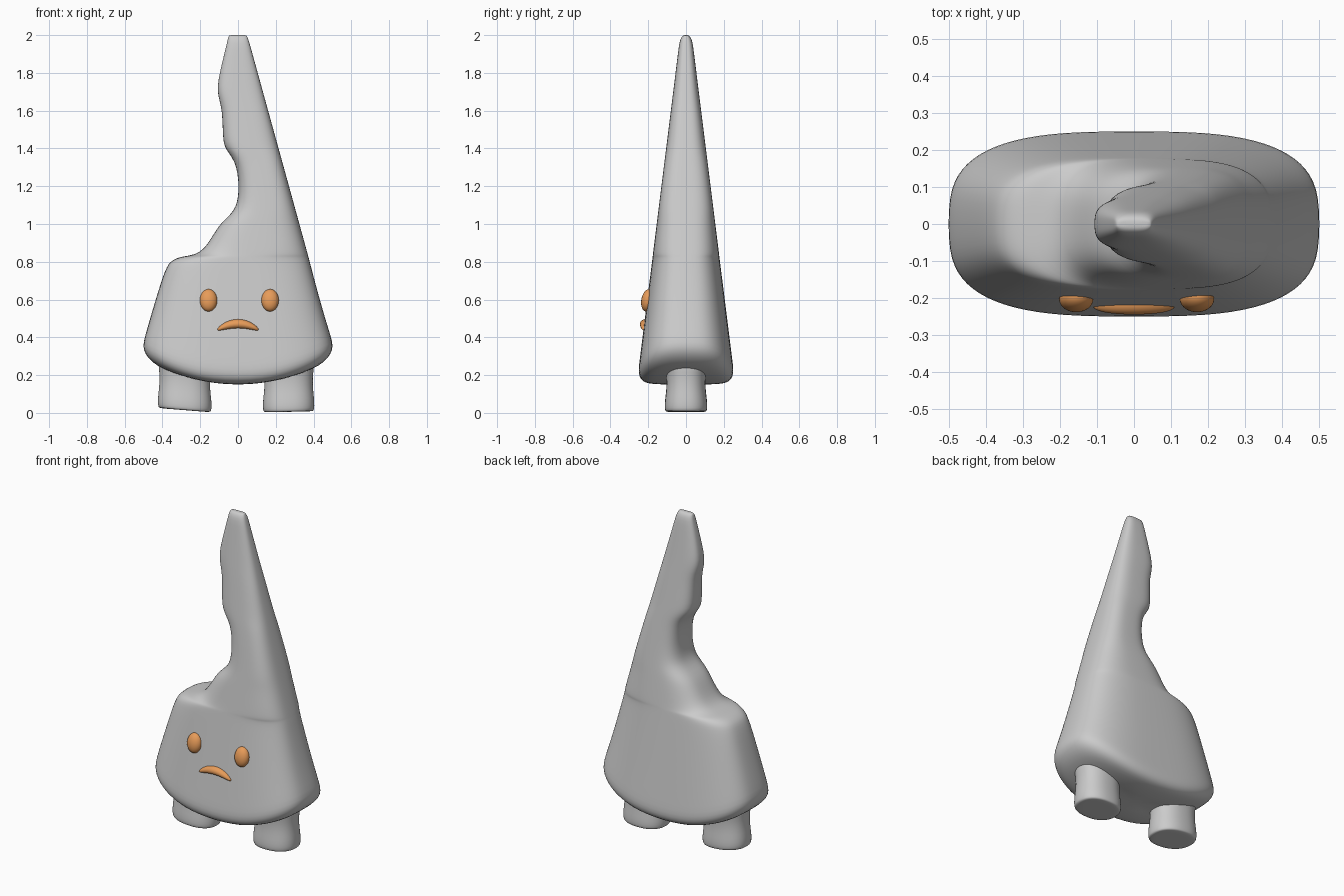
import bpy, bmesh
from math import sin, cos, pi, copysign

if "Cube" in bpy.data.objects:
    bpy.data.objects.remove(bpy.data.objects["Cube"])

N = 40


def lerp_table(table, z):
    for (z0, a), (z1, b) in zip(table, table[1:]):
        if z <= z1:
            return a + (b - a) * max(0, (z - z0) / (z1 - z0))
    return table[-1][1]


def finish(bm, name, material=None, levels=0):
    bmesh.ops.recalc_face_normals(bm, faces=bm.faces)
    for f in bm.faces:
        f.smooth = True
    me = bpy.data.meshes.new(name)
    bm.to_mesh(me)
    bm.free()
    ob = bpy.data.objects.new(name, me)
    bpy.context.collection.objects.link(ob)
    if material:
        me.materials.append(material)
    if levels:
        m = ob.modifiers.new("smooth", 'SUBSURF')
        m.levels = m.render_levels = levels
    return ob


def loft(name, rings, height):
    """Skin rounded rings (z, x_left, x_right, half_depth, exponent); height(z, x, i) gives final z."""
    bm = bmesh.new()
    loops = []
    for i, (z, xl, xr, d, n) in enumerate(rings):
        loop = []
        for k in range(N):
            c, s = cos(2 * pi * k / N), sin(2 * pi * k / N)
            x = (xl + xr) / 2 + (xr - xl) / 2 * copysign(abs(c) ** (2 / n), c)
            y = d * copysign(abs(s) ** (2 / n), s)
            loop.append(bm.verts.new((x, y, height(z, x, i))))
        loops.append(loop)
    for a, b in zip(loops, loops[1:]):
        for k in range(N):
            j = (k + 1) % N
            bm.faces.new((a[k], a[j], b[j], b[k]))
    bm.faces.new(loops[0][::-1])
    bm.faces.new(loops[-1])
    return finish(bm, name, levels=1)


# Body: tapered wedge, left outline has a bite taken out of it
left = [(0.35, -0.505), (0.5, -0.467), (0.62, -0.433), (0.72, -0.402), (0.77, -0.381),
        (0.80, -0.36), (0.82, -0.325), (0.828, -0.29), (0.835, -0.245), (0.85, -0.205),
        (0.88, -0.172), (0.92, -0.145), (0.97, -0.115), (1.01, -0.085), (1.05, -0.04),
        (1.09, -0.012), (1.14, 0.0), (1.2, 0.004), (1.27, -0.002), (1.33, -0.018),
        (1.37, -0.045), (1.41, -0.073), (1.46, -0.08), (1.55, -0.082), (1.62, -0.088),
        (1.68, -0.106), (1.73, -0.109), (1.8, -0.097), (1.9, -0.073), (1.96, -0.058),
        (1.985, -0.053), (1.997, -0.048), (2.0, -0.044)]
right = [(0.35, 0.505), (1.98, 0.055), (2.0, 0.044)]


def bend(z):
    return 0.5 * min(1, max(0, (0.8 - z) / 0.55))


rings = []
for z, s in ((0.15, 0.3), (0.15, 0.6), (0.154, 0.8), (0.166, 0.91), (0.19, 0.975)):
    rings.append((z, -0.505 * s, 0.505 * s, 0.255 * s, 3))
for z in [0.225, 0.28, 0.4] + [p[0] for p in left[1:]]:
    ze = z + bend(z) * 0.22
    d = 0.253 - (z - 0.22) * 0.125
    if z > 1.97:
        d = {1.985: 0.027, 1.997: 0.017}.get(z, 0.008)
    rings.append((z, lerp_table(left, ze), lerp_table(right, ze), d, 3))
loft("body", rings, lambda z, x, i: z + bend(z) * x * x)

# Feet: short oval stumps flaring at the sole and under the body
stump = [(0.0, 0.6, 0.6), (0.0, 0.93, 0.93), (0.006, 0.98, 0.98), (0.03, 1, 1), (0.07, 0.985, 0.97),
         (0.12, 0.94, 0.91), (0.18, 0.93, 0.9), (0.23, 0.98, 0.97), (0.3, 1, 1)]
for name, cx, rx, tilt in (("left_foot", -0.282, 0.143, 0.08), ("right_foot", 0.268, 0.137, -0.02)):
    loft(name, [(z + 0.003, cx - rx * a, cx + rx * a, 0.113 * b, 2.3) for z, a, b in stump],
         lambda z, x, i: z + abs(tilt) * (rx + (cx - x) * copysign(1, tilt)))

# Face: orange eyes and downturned mouth
orange = bpy.data.materials.new("orange")
orange.diffuse_color = (0.8, 0.33, 0.1, 1)
orange.use_nodes = True
orange.node_tree.nodes["Principled BSDF"].inputs["Base Color"].default_value = orange.diffuse_color


def blob(name, centre, radii, droop=0, lean=0):
    bm = bmesh.new()
    bmesh.ops.create_uvsphere(bm, u_segments=32, v_segments=20, radius=1)
    for v in bm.verts:
        x, y, z = (v.co[i] * radii[i] for i in range(3))
        z -= droop * x * x
        v.co = (centre[0] + x, centre[1] + y + lean * z, centre[2] + z)
    finish(bm, name, orange)


blob("left_eye", (-0.156, -0.203, 0.596), (0.046, 0.034, 0.059), lean=0.125)
blob("right_eye", (0.17, -0.203, 0.596), (0.046, 0.034, 0.059), lean=0.125)
blob("mouth", (0, -0.218, 0.472), (0.11, 0.026, 0.024), droop=2.6, lean=0.125)
